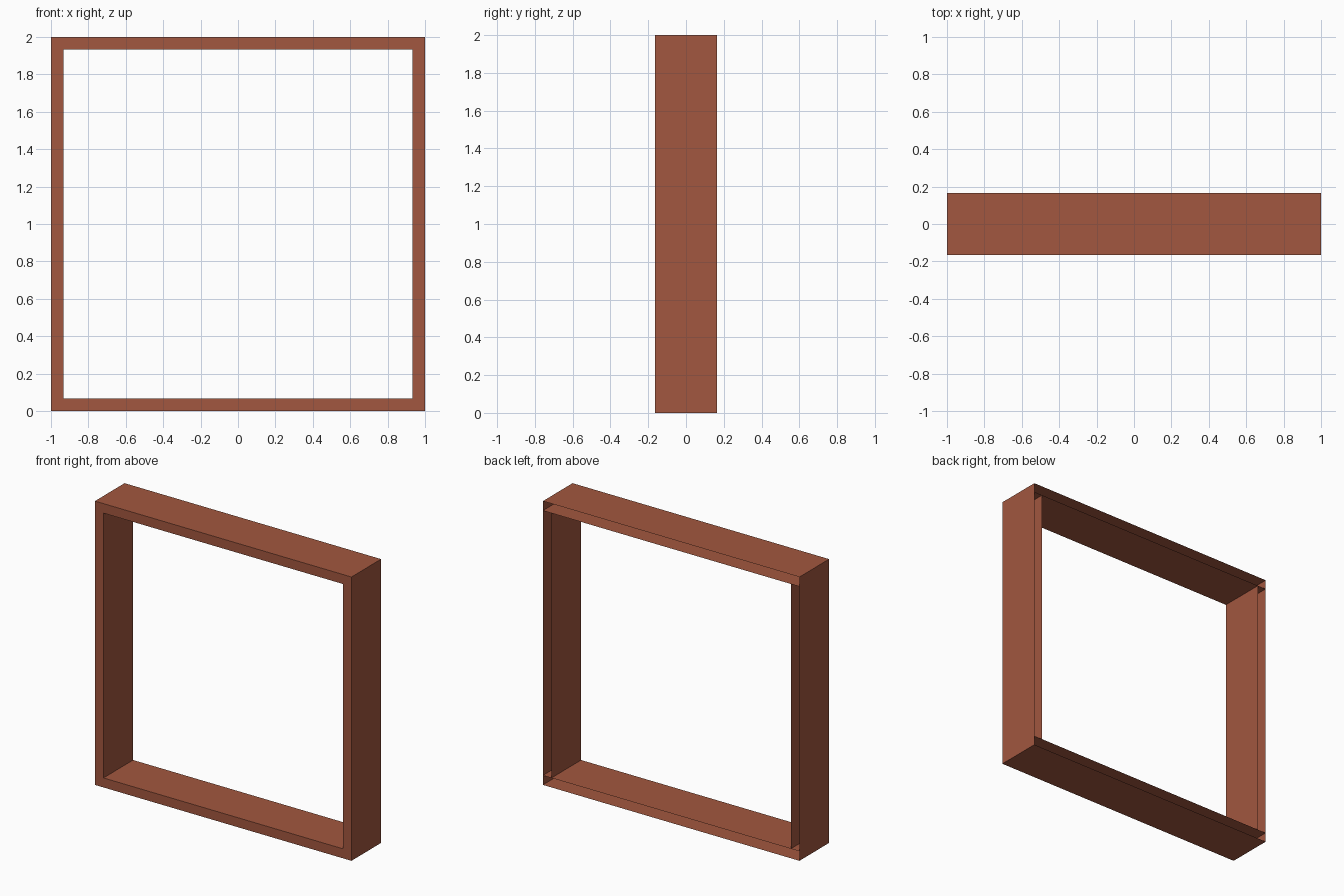
import bpy, bmesh
from mathutils import Matrix

if "Cube" in bpy.data.objects:
    bpy.data.objects.remove(bpy.data.objects["Cube"])

W = 0.067   # beam width
D = 0.33    # frame depth

brick = bpy.data.materials.new("brick_red")
brick.diffuse_color = (0.36, 0.095, 0.05, 1)
brick.use_nodes = True
brick.node_tree.nodes["Principled BSDF"].inputs["Base Color"].default_value = brick.diffuse_color


def beam(name, center, size, open_ends=False):
    """Hollow box beam, open at the back (+y) and optionally at top and bottom."""
    bm = bmesh.new()
    bmesh.ops.create_cube(bm, size=1, matrix=Matrix.Diagonal((*size, 1)))
    bm.normal_update()
    gone = [f for f in bm.faces
            if f.normal.y > 0.5 or (open_ends and abs(f.normal.z) > 0.5)]
    bmesh.ops.delete(bm, geom=gone, context='FACES')
    mesh = bpy.data.meshes.new(name)
    bm.to_mesh(mesh)
    bm.free()
    mesh.materials.append(brick)
    obj = bpy.data.objects.new(name, mesh)
    obj.location = center
    bpy.context.collection.objects.link(obj)
    return obj


# Full-width top and bottom beams
beam("bottom_beam", (0, 0, W / 2), (2, D, W))
beam("top_beam", (0, 0, 2 - W / 2), (2, D, W))

# Side posts fitted between them
for side, s in (("left", -1), ("right", 1)):
    beam(side + "_post", (s * (1 - W / 2), 0, 1), (W, D, 2 - 2 * W), open_ends=True)
